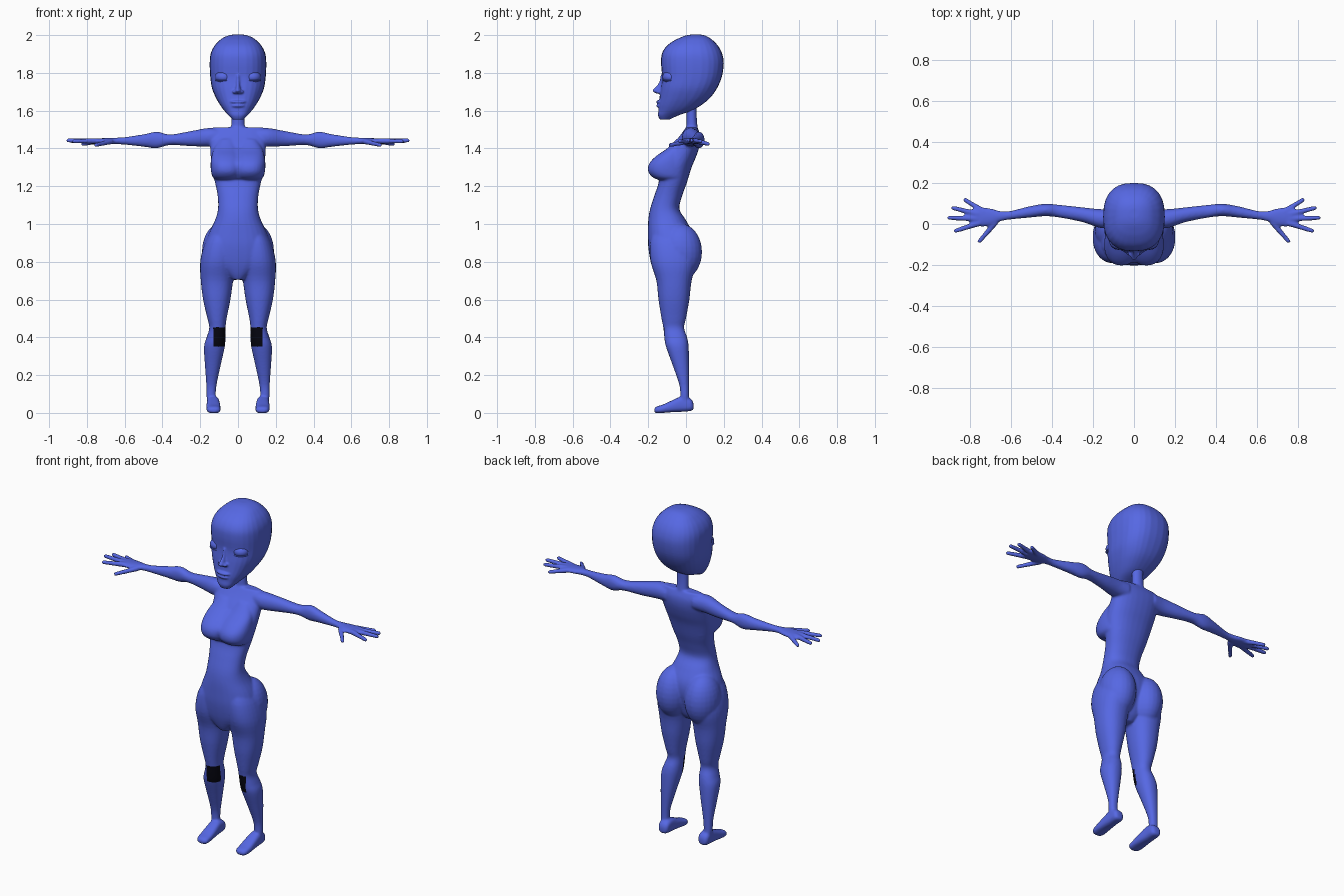
import bpy, bmesh, math
from mathutils import Vector, Matrix

blue = bpy.data.materials.new("body blue")
blue.diffuse_color = (0.093, 0.138, 0.77, 1)
black = bpy.data.materials.new("knee black")
black.diffuse_color = (0.002, 0.002, 0.006, 1)
SIDES = (1, -1)


def catmull(a, b, c, d, t):
    return 0.5 * (2 * b + (c - a) * t + (2 * a - 5 * b + 4 * c - d) * t * t
                  + (3 * b - a - 3 * c + d) * t ** 3)


def smooth_rows(rows, steps=4):
    """Interpolate rows of numbers smoothly."""
    out, n = [], len(rows)
    for i in range(n - 1):
        four = [rows[max(i - 1, 0)], rows[i], rows[i + 1], rows[min(i + 2, n - 1)]]
        for k in range(steps):
            out.append([catmull(*q, k / steps) for q in zip(*four)])
    return out + [list(rows[-1])]


def loft(bm, rings, p=2.0, seg=28):
    """Closed skin through super-elliptical rings (centre, u, v)."""
    loops = []
    for c, u, v in rings:
        loop = []
        for k in range(seg):
            a = 2 * math.pi * k / seg
            ca, sa = math.cos(a), math.sin(a)
            ca = math.copysign(abs(ca) ** (2 / p), ca)
            sa = math.copysign(abs(sa) ** (2 / p), sa)
            loop.append(bm.verts.new(Vector(c) + Vector(u) * ca + Vector(v) * sa))
        loops.append(loop)
    faces = [bm.faces.new(loops[0]), bm.faces.new(loops[-1][::-1])]
    for A, B in zip(loops, loops[1:]):
        for k in range(seg):
            j = (k + 1) % seg
            faces.append(bm.faces.new((A[k], B[k], B[j], A[j])))
    bmesh.ops.recalc_face_normals(bm, faces=faces)


def column(bm, rows, s=1, p=2.0):
    """Upright loft: rows are z, x inner, x outer, y front, y back."""
    loft(bm, [((s * (a + b) / 2, (f + k) / 2, z), ((b - a) / 2, 0, 0), (0, (k - f) / 2, 0))
              for z, a, b, f, k in smooth_rows(rows)], p)


def ball(bm, c, r):
    m = Matrix.Translation(c) @ Matrix.Diagonal((*r, 1))
    bmesh.ops.create_uvsphere(bm, u_segments=24, v_segments=16, radius=1, matrix=m)


def rod(bm, a, b, r0, r1):
    """Tapered rod with round ends."""
    a, b = Vector(a), Vector(b)
    d = (b - a).normalized()
    u = d.orthogonal().normalized()
    v = d.cross(u)
    loft(bm, [(a, u * r0, v * r0), (b, u * r1, v * r1)], seg=14)
    ball(bm, b, (r1, r1, r1))


def finish(name, bm, voxel=0, rounds=0):
    me = bpy.data.meshes.new(name)
    bm.to_mesh(me)
    bm.free()
    ob = bpy.data.objects.new(name, me)
    bpy.context.collection.objects.link(ob)
    if voxel:                                   # fuse the overlapping volumes
        m = ob.modifiers.new("fuse", 'REMESH')
        m.mode, m.voxel_size = 'VOXEL', voxel
        m = ob.modifiers.new("soften", 'SMOOTH')
        m.factor, m.iterations = 0.5, rounds
        graph = bpy.context.evaluated_depsgraph_get()
        ob.data = bpy.data.meshes.new_from_object(ob.evaluated_get(graph))
        ob.modifiers.clear()
    ob.data.materials.clear()
    ob.data.materials.append(blue)
    for f in ob.data.polygons:
        f.use_smooth = True
        f.material_index = 0
    return ob


# --- body: torso, neck, bust, limbs, hands and feet fused into one skin
bm = bmesh.new()
torso = [(1.512, .13, .0, .06), (1.47, .155, -.03, .075), (1.42, .148, -.07, .073),
         (1.36, .145, -.11, .055), (1.3, .14, -.138, .03), (1.22, .122, -.145, .005),
         (1.15, .108, -.168, -.02), (1.08, .106, -.19, -.035), (1.02, .122, -.2, 0),
         (.95, .155, -.202, .035), (.88, .172, -.2, .04), (.8, .16, -.187, .02),
         (.74, .08, -.168, 0), (.705, .035, -.15, -.03)]
column(bm, [(z, -w, w, f, b) for z, w, f, b in torso], p=2.3)
column(bm, [(1.46, -.05, .05, -.005, .07), (1.51, -.037, .037, .002, .062),
            (1.58, -.034, .034, .003, .057), (1.68, -.034, .034, .0, .06)])

leg = [(.97, .03, .135, -.17, .02), (.9, .012, .176, -.19, .045), (.8, .012, .2, -.187, .055),
       (.7, .026, .197, -.157, .03), (.6, .04, .185, -.146, .018), (.5, .06, .162, -.13, 0),
       (.45, .066, .152, -.12, -.01), (.4, .066, .166, -.115, .006), (.35, .07, .18, -.106, .014),
       (.25, .092, .175, -.07, .017), (.15, .113, .168, -.036, .016), (.09, .118, .167, -.03, .016),
       (.04, .118, .16, -.03, .02)]
# foot: y, x inner, x outer, z bottom, z top
foot = [(.04, .115, .15, .018, .05), (.025, .1, .163, .01, .075), (-.02, .098, .165, .006, .088),
        (-.07, .094, .167, .004, .068), (-.12, .092, .168, 0, .045), (-.155, .095, .162, -.002, .034),
        (-.168, .11, .148, .005, .024)]
# arm: x, y, z, y radius, z radius
arm = [(.09, .03, 1.46, .045, .045), (.16, .026, 1.459, .046, .049), (.25, .045, 1.452, .036, .04),
       (.36, .062, 1.446, .031, .028), (.43, .068, 1.445, .03, .044), (.5, .06, 1.442, .028, .033),
       (.6, .043, 1.44, .021, .02), (.65, .038, 1.44, .025, .017), (.7, .034, 1.439, .043, .016),
       (.75, .034, 1.438, .047, .015), (.785, .034, 1.438, .04, .013)]
fingers = [((.67, .012, 1.437), (.752, -.084, 1.418)), ((.75, .005, 1.44), (.868, -.033, 1.438)),
           ((.76, .026, 1.44), (.9, .03, 1.442)), ((.76, .048, 1.44), (.88, .078, 1.438)),
           ((.73, .06, 1.438), (.822, .117, 1.424))]
# bust: z, x inner, x outer, y front, y back
bust = [(1.45, .02, .1, -.05, .02), (1.4, .0, .128, -.1, 0), (1.36, -.015, .14, -.158, 0),
        (1.32, -.022, .145, -.195, 0), (1.28, -.022, .143, -.201, 0), (1.25, -.015, .135, -.18, 0),
        (1.235, .0, .12, -.15, 0)]
column(bm, [(1.4, -.09, .09, -.09, 0), (1.33, -.1, .1, -.178, 0), (1.28, -.1, .1, -.183, 0),
            (1.24, -.09, .09, -.155, 0)], p=2.5)
for s in SIDES:
    column(bm, bust, s, 2.3)
    column(bm, leg, s, 2.2)
    loft(bm, [((s * (a + b) / 2, y, (t + h) / 2), ((b - a) / 2, 0, 0), (0, 0, (h - t) / 2))
              for y, a, b, t, h in smooth_rows(foot)], 2.8)
    loft(bm, [((s * x, y, z), (0, ry, 0), (0, 0, rz))
              for x, y, z, ry, rz in smooth_rows(arm)], 2.1)
    for a, b in fingers:
        rod(bm, (s * a[0], *a[1:]), (s * b[0], *b[1:]), .015, .011)
    ball(bm, (s * .094, -.03, .852), (.097, .115, .15))         # buttock
body = finish("body", bm, .006, 8)

# black knee patches on the inner front of each leg
body.data.materials.append(black)
for f in body.data.polygons:
    x, y, z = f.center
    if .35 < z < .455 and abs(x) < .13 and f.normal.y < -.15:
        f.material_index = 1

# --- head: skull, nose and lips
bm = bmesh.new()
skull = [(1.552, .028, -.138, -.09), (1.575, .05, -.148, -.04), (1.6, .073, -.146, .03),
         (1.63, .095, -.145, .082), (1.67, .118, -.14, .13), (1.72, .138, -.134, .165),
         (1.78, .147, -.127, .19), (1.85, .15, -.132, .2), (1.9, .145, -.128, .192),
         (1.94, .127, -.105, .172), (1.97, .1, -.065, .145), (1.987, .077, -.03, .122),
         (1.998, .05, .0, .1), (2.003, .025, .03, .075)]
column(bm, [(z, -w, w, f, b) for z, w, f, b in skull], p=2.5)
column(bm, [(1.79, -.01, .01, -.134, -.1), (1.75, -.01, .01, -.143, -.1),
            (1.72, -.013, .013, -.166, -.1), (1.705, -.018, .018, -.178, -.1),
            (1.69, -.014, .014, -.158, -.1)])
for s in SIDES:
    ball(bm, (s * .018, -.143, 1.7), (.012, .016, .01))         # nostril wing
ball(bm, (0, -.132, 1.647), (.046, .027, .01))                  # upper lip
ball(bm, (0, -.132, 1.626), (.04, .026, .011))                  # lower lip
finish("head", bm, .005, 3)

# --- closed eyes with a lash rim
for s, side in zip(SIDES, ("left", "right")):
    bm = bmesh.new()
    ball(bm, (s * .075, -.08, 1.778), (.046, .044, .035))
    finish("eyelid_" + side, bm)
    bm = bmesh.new()
    ball(bm, (s * .076, -.081, 1.76), (.045, .045, .005))
    finish("lash_rim_" + side, bm)
